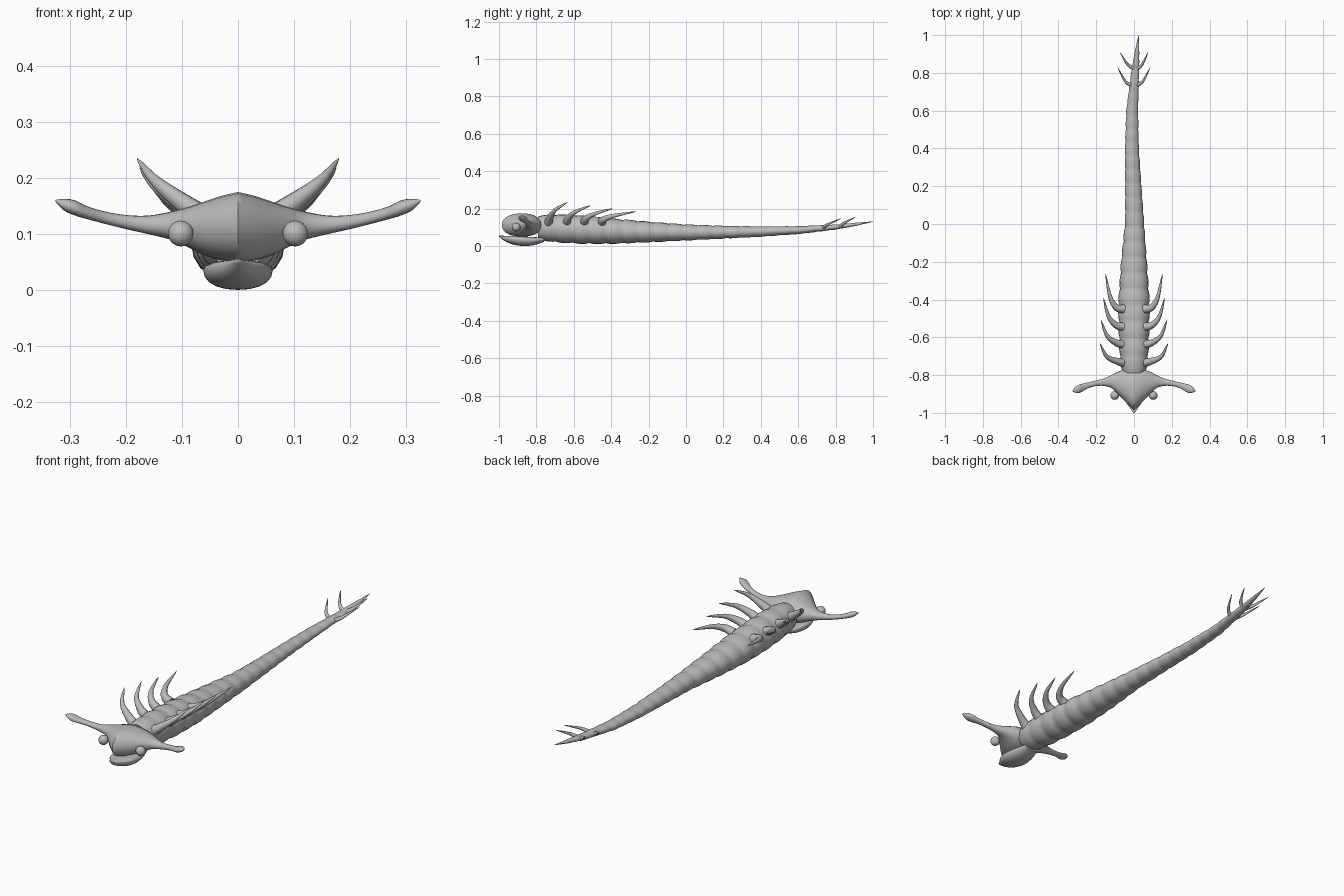
import bpy, bmesh, math
from mathutils import Vector

if "Cube" in bpy.data.objects:
    bpy.data.objects.remove(bpy.data.objects["Cube"])

grey = bpy.data.materials.new("plain_grey")
grey.use_nodes = True
COLOUR = (0.5, 0.5, 0.5, 1)
grey.diffuse_color = COLOUR
grey.node_tree.nodes["Principled BSDF"].inputs["Base Color"].default_value = COLOUR


def finish(name, bm, angle=60):
    bmesh.ops.recalc_face_normals(bm, faces=bm.faces)
    mesh = bpy.data.meshes.new(name)
    bm.to_mesh(mesh)
    bm.free()
    mesh.materials.append(grey)
    obj = bpy.data.objects.new(name, mesh)
    bpy.context.collection.objects.link(obj)
    bpy.ops.object.select_all(action='DESELECT')
    obj.select_set(True)
    bpy.context.view_layer.objects.active = obj
    bpy.ops.object.shade_smooth_by_angle(angle=math.radians(angle))
    return obj


def sample(keys, t):
    """Smooth spline through equal-length rows, t from 0 to 1."""
    n = len(keys) - 1
    i = min(int(t * n), n - 1)
    u = t * n - i
    a, b, c, d = (keys[max(0, min(n, k))] for k in (i - 1, i, i + 1, i + 2))
    return [q + 0.5 * u * (r - p + u * (2 * p - 5 * q + 4 * r - s + u * (3 * (q - r) + s - p)))
            for p, q, r, s in zip(a, b, c, d)]


def at(keys, value):
    """Linear lookup of a row by its first column."""
    for a, b in zip(keys, keys[1:]):
        if value <= b[0]:
            u = (value - a[0]) / (b[0] - a[0])
            return [p + (q - p) * u for p, q in zip(a, b)]
    return keys[-1]


def ellipse(centre, side, up, count, power=1.0):
    ring = []
    for k in range(count):
        a = 2 * math.pi * k / count
        c, s = math.cos(a), math.sin(a)
        ring.append(centre + side * math.copysign(abs(c) ** power, c)
                    + up * math.copysign(abs(s) ** power, s))
    return ring


def loft(name, rings, angle=60):
    bm = bmesh.new()
    loops = [[bm.verts.new(p) for p in ring] for ring in rings]
    n = len(loops[0])
    for a, b in zip(loops, loops[1:]):
        for k in range(n):
            bm.faces.new((a[k], a[(k + 1) % n], b[(k + 1) % n], b[k]))
    bm.faces.new(loops[0])
    bm.faces.new(loops[-1])
    return finish(name, bm, angle)


# Segmented body: y, centre x, half width, bottom z, top z
BODY = [
    (-0.79, 0, 0.062, 0.035, 0.162), (-0.7, 0, 0.076, 0.02, 0.17),
    (-0.55, 0, 0.082, 0.012, 0.162), (-0.4, 0, 0.082, 0.012, 0.148),
    (-0.2, 0, 0.068, 0.02, 0.13), (0, 0.003, 0.051, 0.03, 0.115),
    (0.2, -0.004, 0.043, 0.04, 0.108), (0.4, -0.011, 0.037, 0.05, 0.105),
    (0.6, -0.01, 0.031, 0.064, 0.106), (0.8, 0.006, 0.021, 0.088, 0.115),
    (0.9, 0.015, 0.013, 0.106, 0.124), (1.0, 0.024, 0.001, 0.13, 0.132),
]
SEGMENTS, STEPS = 24, 6
rings = []
for i in range(SEGMENTS * STEPS + 1):
    t = i / (SEGMENTS * STEPS)
    y = -0.79 + 1.79 * (1.25 * t - 0.25 * t * t)
    _, x, w, low, high = at(BODY, y)
    bulge = 0.94 + 0.08 * abs(math.sin(math.pi * i / STEPS)) ** 0.7
    rings.append(ellipse(Vector((x, y, (low + high) / 2)), Vector((w * bulge, 0, 0)),
                         Vector((0, 0, (high - low) / 2 * bulge)), 20))
loft("segmented_body", rings)

# Hammer-shaped head with side horns: x, front y, back y, bottom z, top z
HEAD = [
    (0, -0.985, -0.77, 0.05, 0.175), (0.03, -0.957, -0.77, 0.053, 0.168),
    (0.06, -0.926, -0.773, 0.062, 0.158), (0.09, -0.895, -0.784, 0.077, 0.148),
    (0.12, -0.868, -0.80, 0.09, 0.14), (0.16, -0.857, -0.818, 0.1, 0.133),
    (0.2, -0.858, -0.828, 0.109, 0.134), (0.24, -0.868, -0.838, 0.119, 0.141),
    (0.27, -0.885, -0.845, 0.127, 0.15), (0.29, -0.895, -0.85, 0.133, 0.16),
    (0.31, -0.893, -0.862, 0.142, 0.163), (0.325, -0.887, -0.882, 0.157, 0.161),
]
half = []
for i in range(34):
    x, front, back, low, high = sample(HEAD, i / 33)
    half.append(ellipse(Vector((x, (front + back) / 2, (low + high) / 2)),
                        Vector((0, (back - front) / 2, 0)),
                        Vector((0, 0, (high - low) / 2)), 20, 0.9))
mirrored = [[Vector((-p.x, p.y, p.z)) for p in ring] for ring in half[:0:-1]]
loft("horned_head", mirrored + half, 50)

# Scoop-shaped lower jaw: y, half width, bottom z, top z
JAW = [
    (-1.0, 0.004, 0.051, 0.056), (-0.97, 0.024, 0.027, 0.055),
    (-0.93, 0.05, 0.01, 0.054), (-0.88, 0.062, 0.001, 0.052),
    (-0.82, 0.056, 0.004, 0.048), (-0.76, 0.038, 0.022, 0.046),
]
rings = []
for i in range(21):
    y, w, low, high = sample(JAW, i / 20)
    rim = low + (high - low) * 0.7
    ring = ellipse(Vector((0, y, rim)), Vector((w, 0, 0)), Vector((0, 0, 1)), 20, 0.9)
    for p in ring:
        p.z = rim + (p.z - rim) * ((high - rim) if p.z > rim else (rim - low))
    rings.append(ring)
loft("lower_jaw", rings)


# Curved tapering spikes
def spike(name, path, radius, side):
    rings = []
    for i in range(15):
        t = i / 14
        here = Vector(sample(path, t))
        tangent = (Vector(sample(path, min(1, t + 0.02)))
                   - Vector(sample(path, max(0, t - 0.02)))).normalized()
        across = tangent.cross(Vector((0, 0, 1))).normalized()
        r = radius * max(0.02, (1 - t) ** 0.75)
        ring = ellipse(here, across * r, tangent.cross(across) * r, 10)
        rings.append([Vector((p.x * side, p.y, p.z)) for p in ring])
    loft(name, rings)


# Base y, tip x, tip y, tip z
BACK_SPIKES = [(-0.745, 0.18, -0.632, 0.235), (-0.648, 0.175, -0.507, 0.218),
               (-0.555, 0.162, -0.39, 0.201), (-0.46, 0.15, -0.265, 0.185)]
TAIL_SPIKES = [(0.735, 0.087, 0.83, 0.148), (0.825, 0.075, 0.91, 0.157)]

for side, label in ((1, "left"), (-1, "right")):
    for n, (y, tx, ty, tz) in enumerate(BACK_SPIKES, 1):
        dy, dz = ty - y, tz - 0.13
        path = [(0.055, y + 0.01, 0.125), (0.095, y + 0.02, 0.13 + dz * 0.22),
                (0.09 + (tx - 0.09) * 0.62, y + dy * 0.4, 0.13 + dz * 0.6), (tx, ty, tz)]
        spike(f"{label}_back_spike_{n}", path, 0.024, side)
    for n, (y, tx, ty, tz) in enumerate(TAIL_SPIKES, 1):
        _, cx, w, low, high = at(BODY, y)
        z = (low + high) / 2
        base = cx * side + w * 0.5
        path = [(base, y, z), (base + (tx - base) * 0.45, y + 0.02, z + (tz - z) * 0.35),
                (tx, ty, tz)]
        spike(f"{label}_tail_spike_{n}", path, 0.012, side)

    # Round eyes
    bm = bmesh.new()
    bmesh.ops.create_uvsphere(bm, u_segments=14, v_segments=10, radius=0.023)
    bmesh.ops.translate(bm, verts=bm.verts, vec=(0.102 * side, -0.908, 0.101))
    finish(f"{label}_eye", bm)
